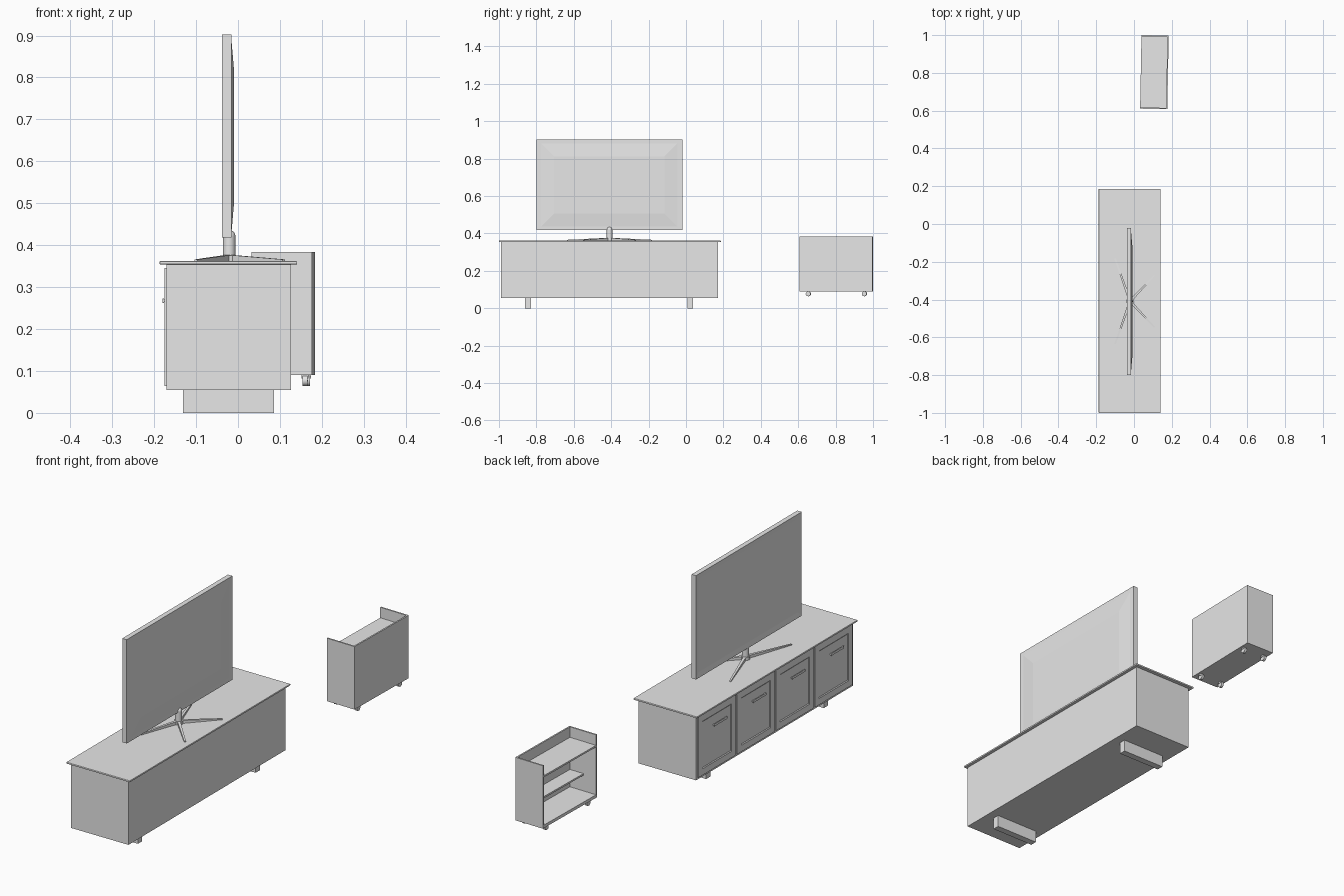
import bpy, bmesh, math
from mathutils import Vector, Matrix

cube = bpy.data.objects.get("Cube")
if cube:
    bpy.data.objects.remove(cube, do_unlink=True)

GREY = bpy.data.materials.new("light_grey")
GREY.use_nodes = True
GREY.diffuse_color = (0.8, 0.8, 0.8, 1)
GREY.node_tree.nodes["Principled BSDF"].inputs["Base Color"].default_value = (0.8, 0.8, 0.8, 1)


def finish(name, bm):
    mesh = bpy.data.meshes.new(name)
    bmesh.ops.recalc_face_normals(bm, faces=bm.faces)
    bm.to_mesh(mesh)
    bm.free()
    mesh.materials.append(GREY)
    obj = bpy.data.objects.new(name, mesh)
    bpy.context.collection.objects.link(obj)
    return obj


def box_mesh(x, y, z):
    bm = bmesh.new()
    bmesh.ops.create_cube(bm, size=1)
    for v in bm.verts:
        v.co = Vector(r[0] if c < 0 else r[1] for c, r in zip(v.co, (x, y, z)))
    return bm


def box(name, x, y, z, bevel=0):
    obj = finish(name, box_mesh(x, y, z))
    if bevel:
        mod = obj.modifiers.new("Bevel", "BEVEL")
        mod.width, mod.segments = bevel, 2
    return obj


def face_towards(bm, axis):
    bm.normal_update()
    return max(bm.faces, key=lambda f: f.calc_center_median().dot(Vector(axis)))


def inset(bm, axis, width, shift):
    """Inset the outermost face on an axis and move it along that axis."""
    face = face_towards(bm, axis)
    bmesh.ops.inset_region(bm, faces=[face], thickness=width, use_even_offset=True)
    bmesh.ops.translate(bm, verts=face.verts, vec=Vector(axis) * shift)
    return face


def cylinder(name, centre, radius, depth, axis="Z"):
    bm = bmesh.new()
    turn = Matrix.Rotation(math.pi / 2, 4, "Y") if axis == "X" else Matrix()
    bmesh.ops.create_cone(bm, cap_ends=True, segments=20, radius1=radius, radius2=radius,
                          depth=depth, matrix=Matrix.Translation(centre) @ turn)
    obj = finish(name, bm)
    smooth(obj)
    return obj


def smooth(obj):
    bpy.ops.object.select_all(action="DESELECT")
    obj.select_set(True)
    bpy.context.view_layer.objects.active = obj
    bpy.ops.object.shade_smooth_by_angle(angle=math.radians(40))


# Cabinet carcass, top board and runner feet
box("cabinet_body", (-0.171, 0.127), (-0.99, 0.17), (0.055, 0.355))
box("cabinet_top", (-0.187, 0.141), (-1.0, 0.186), (0.354, 0.362), 0.002)
for i, y in enumerate((-0.861, 0.007)):
    box(f"cabinet_foot_{i + 1}", (-0.131, 0.086), (y, y + 0.031), (0, 0.056))

# Four framed doors with bar handles
for i in range(4):
    y0 = -0.98 + i * 0.2875
    y1 = y0 + 0.277
    door = box_mesh((-0.175, -0.17), (y0, y1), (0.064, 0.346))
    panel = inset(door, (-1, 0, 0), 0.03, 0)
    for width, depth in ((0.004, 0.003), (0.006, 0)):
        bmesh.ops.inset_region(door, faces=[panel], thickness=width, use_even_offset=True)
        bmesh.ops.translate(door, verts=panel.verts, vec=(depth, 0, 0))
    finish(f"door_{i + 1}", door)
    mid = (y0 + y1) / 2 - 0.022
    box(f"handle_bar_{i + 1}", (-0.18, -0.176), (mid - 0.048, mid + 0.048), (0.262, 0.273), 0.001)
    for side in (-1, 1):
        y = mid + side * 0.042
        box(f"handle_post_{i + 1}", (-0.178, -0.17), (y - 0.004, y + 0.004), (0.264, 0.271))

# Television with recessed screen and tapered rear shell
tv = box_mesh((-0.038, -0.015), (-0.8, -0.02), (0.418, 0.903))
inset(tv, (-1, 0, 0), 0.024, -0.004)
finish("television", tv)
shell = box_mesh((-0.018, -0.015), (-0.775, -0.045), (0.436, 0.882))
inset(shell, (1, 0, 0), 0.07, 0.006)
finish("television_rear_shell", shell)

# Stand: neck with a domed top, hub and four splayed tapering legs
HUB = Vector((-0.021, -0.409, 0.366))
cylinder("stand_neck", HUB + Vector((0, 0, 0.027)), 0.015, 0.055)
bm = bmesh.new()
bmesh.ops.create_uvsphere(bm, u_segments=20, v_segments=10, radius=0.015,
                          matrix=Matrix.Translation(HUB + Vector((0, 0, 0.055))))
smooth(finish("stand_neck_dome", bm))
cylinder("stand_hub", HUB + Vector((0, 0, 0.003)), 0.02, 0.013)
for i, (x, y) in enumerate(((-0.079, 0.226), (-0.079, -0.226), (0.13, 0.138), (0.13, -0.138))):
    reach = Vector((x, y, 0))
    bm = box_mesh((0, reach.length), (-0.0065, 0.0065), (0.361, 0.377))
    for v in bm.verts:
        if v.co.x > 0.01:
            v.co.y *= 0.6
            v.co.z = min(v.co.z, 0.366)
    bm.transform(Matrix.Translation((HUB.x, HUB.y, 0)) @ Matrix.Rotation(math.atan2(y, x), 4, "Z"))
    finish(f"stand_leg_{i + 1}", bm)

# Small open trolley, built around its own centre and turned slightly
W, L, T = 0.072, 0.195, 0.007
parts = [
    box("trolley_back", (W - T, W), (-L, L), (0.104, 0.384)),
    box("trolley_floor", (-W, W), (-L, L), (0.09, 0.104)),
    box("trolley_tray", (-W, W - T), (-L + T, L - T), (0.327, 0.335)),
    box("trolley_shelf", (-0.006, W - T), (-L + T, L - T), (0.177, 0.185)),
]
for side, name in ((-1, "front"), (1, "rear")):
    y = sorted((side * L, side * (L - T)))
    parts.append(box(f"trolley_side_{name}", (-W, W - T), y, (0.104, 0.384)))
    for x in (-0.055, 0.055):
        y = side * 0.15
        parts.append(cylinder(f"wheel_{name}", (x, y, 0.077), 0.013, 0.012, "X"))
        parts.append(box(f"wheel_mount_{name}", (x - 0.008, x + 0.008),
                         (y - 0.006, y + 0.006), (0.082, 0.091)))
for part in parts:
    part.matrix_world = (Matrix.Translation((0.108, 0.804, 0))
                         @ Matrix.Rotation(math.radians(-1.1), 4, "Z"))
